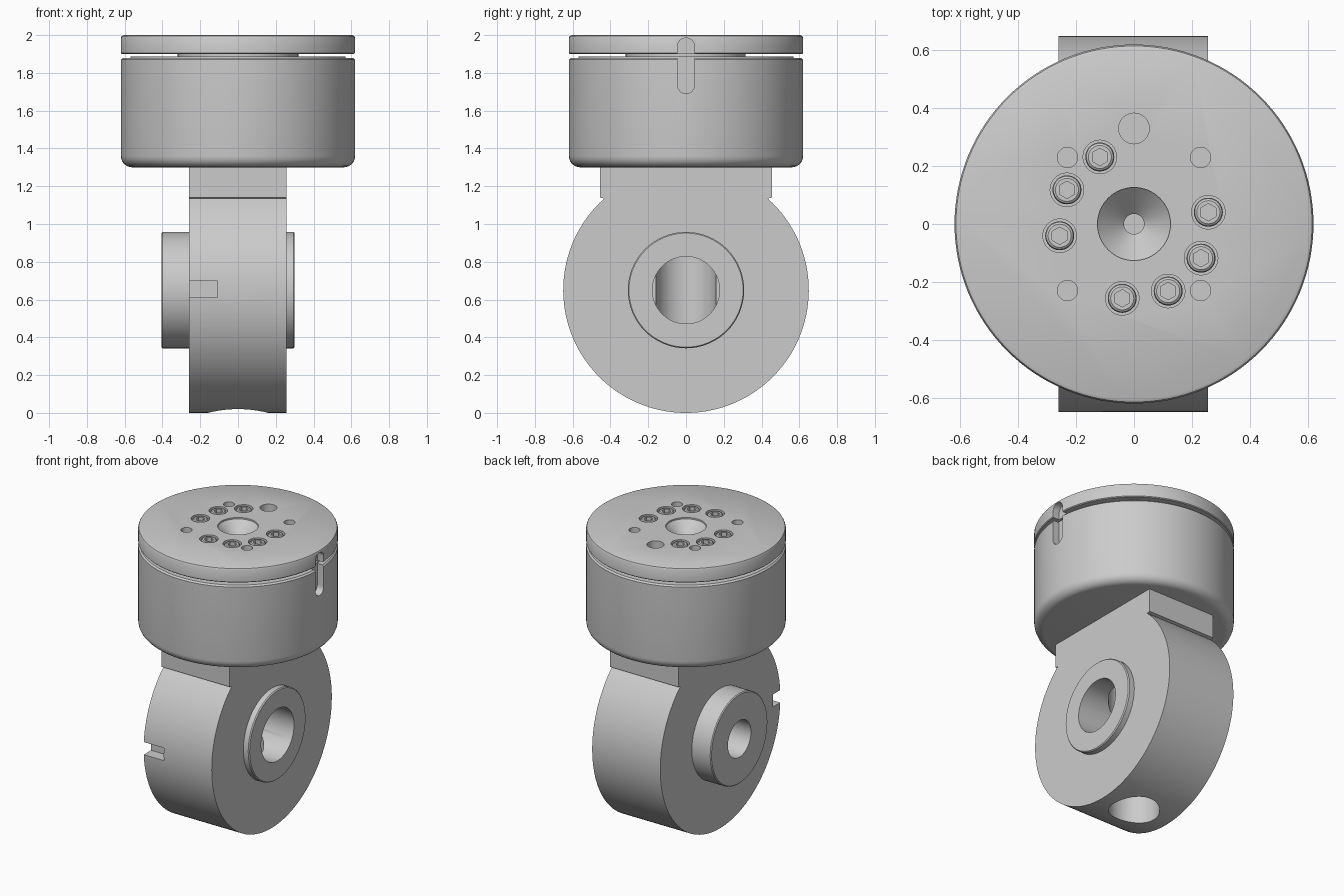
import bpy, bmesh
from math import sin, cos, pi, radians, asin
from mathutils import Matrix

if "Cube" in bpy.data.objects:
    bpy.data.objects.remove(bpy.data.objects["Cube"])

ALONG_X = Matrix.Rotation(pi / 2, 4, 'Y')  # turns the z axis into x


def make(name, bm, matrix=None):
    if matrix:
        bm.transform(matrix)
    bmesh.ops.recalc_face_normals(bm, faces=bm.faces[:])
    mesh = bpy.data.meshes.new(name)
    bm.to_mesh(mesh)
    bm.free()
    ob = bpy.data.objects.new(name, mesh)
    bpy.context.collection.objects.link(ob)
    return ob


def lathe(name, profile, n=64, matrix=None):
    """Closed solid of revolution; profile is (radius, z) from bottom to top."""
    bm = bmesh.new()
    rings = [[bm.verts.new((r * cos(2 * pi * i / n), r * sin(2 * pi * i / n), z))
              for i in range(n)] for r, z in profile]
    for a, b in zip(rings, rings[1:]):
        for i in range(n):
            j = (i + 1) % n
            bm.faces.new((a[i], a[j], b[j], b[i]))
    bm.faces.new(rings[0])
    bm.faces.new(rings[-1])
    return make(name, bm, matrix)


def cyl(r, z0, z1, n=32, matrix=None):
    return lathe("tool", [(r, z0), (r, z1)], n, matrix)


def box(x0, x1, y0, y1, z0, z1):
    bm = bmesh.new()
    bmesh.ops.create_cube(bm, size=1)
    m = Matrix.Translation(((x0 + x1) / 2, (y0 + y1) / 2, (z0 + z1) / 2))
    return make("tool", bm, m @ Matrix.Diagonal((x1 - x0, y1 - y0, z1 - z0, 1)))


def extrude_x(name, outline, x0, x1):
    bm = bmesh.new()
    face = bm.faces.new([bm.verts.new((x0, y, z)) for y, z in outline])
    out = bmesh.ops.extrude_face_region(bm, geom=[face], use_keep_orig=True)
    verts = [v for v in out['geom'] if isinstance(v, bmesh.types.BMVert)]
    bmesh.ops.translate(bm, verts=verts, vec=(x1 - x0, 0, 0))
    return make(name, bm)


def combine(ob, tools, op='DIFFERENCE'):
    """Apply booleans and delete the tool objects."""
    for t in tools:
        mod = ob.modifiers.new("bool", 'BOOLEAN')
        mod.operation, mod.solver, mod.object = op, 'EXACT', t
    dg = bpy.context.evaluated_depsgraph_get()
    mesh = bpy.data.meshes.new_from_object(ob.evaluated_get(dg))
    ob.modifiers.clear()
    ob.data = mesh
    for t in tools:
        bpy.data.objects.remove(t)


def at(x, y):
    return Matrix.Translation((x, y, 0))


# Round head: drum with filleted bottom, thin gap and cap plate
R = 0.62
fillet = [(0.56 + 0.06 * sin(a), 1.36 - 0.06 * cos(a))
          for a in [radians(15 * i) for i in range(7)]]
head = lathe("head", fillet + [
    (R, 1.87), (0.61, 1.88), (0.57, 1.88), (0.57, 1.887), (0.32, 1.887),
    (0.32, 1.9), (0.615, 1.9), (R, 1.905), (R, 1.985), (0.615, 1.995),
    (0.605, 2.0)], 128)

# Countersink, dowel holes and screw pockets in the cap
screw_spots = [(0.26 * cos(radians(9 + 36 * k)), 0.26 * sin(radians(9 + 36 * k)))
               for k in (0, 3, 4, 5, 7, 8, 9)]
cuts = [lathe("tool", [(0.035, 1.8), (0.035, 1.9), (0.126, 1.99), (0.126, 2.05)]),
        cyl(0.053, 1.86, 2.05, matrix=at(0, 0.33))]
cuts += [cyl(0.035, 1.92, 2.05, matrix=at(sx * 0.23, sy * 0.23))
         for sx in (-1, 1) for sy in (-1, 1)]
cuts += [cyl(0.058, 1.93, 2.05, matrix=at(x, y)) for x, y in screw_spots]
# Round-ended key slot on the right side
slot = [(0.045 * cos(radians(a)), 1.94 + 0.045 * sin(radians(a))) for a in range(0, 181, 15)]
slot += [(0.045 * cos(radians(a)), 1.735 + 0.045 * sin(radians(a))) for a in range(180, 361, 15)]
cuts.append(extrude_x("tool", slot, 0.57, 0.7))
combine(head, cuts)

# Socket head screws
screws = []
for i, (x, y) in enumerate(screw_spots):
    s = lathe(f"screw_{i + 1}", [(0.05, 1.925), (0.05, 1.983), (0.047, 1.993),
                                 (0.04, 1.998)], 32, at(x, y))
    combine(s, [cyl(0.03, 1.96, 2.05, 6, at(x, y) @ Matrix.Rotation(pi / 6, 4, 'Z'))])
    screws.append(s)

# Lug: round disc with a neck block running up into the head
a0 = asin((1.135 - 0.65) / 0.65)
N = 96
outline = [(0.455, 1.31), (0.455, 1.14)]
for i in range(N + 1):
    a = a0 - (pi + 2 * a0) * i / N
    outline.append((0.65 * cos(a), 0.65 + 0.65 * sin(a)))
outline += [(-0.455, 1.14), (-0.455, 1.31)]
lug = extrude_x("lug", outline, -0.26, 0.256)

# Hub bosses on both sides
axle = Matrix.Translation((0, 0, 0.65)) @ ALONG_X
combine(lug, [lathe("tool", [(0.302, -0.405), (0.308, -0.399), (0.308, 0.293),
                             (0.302, 0.3)], 64, axle)], 'UNION')
# Side bores, vertical bore from below and front notch
combine(lug, [cyl(0.178, 0.0, 0.4, 64, axle),
              cyl(0.125, -0.5, -0.22, 48, axle),
              cyl(0.16, -0.1, 1.0, 48),
              box(-0.3, -0.108, -0.7, -0.57, 0.612, 0.698)])

for ob in [head, lug] + screws:
    bpy.ops.object.select_all(action='DESELECT')
    ob.select_set(True)
    bpy.context.view_layer.objects.active = ob
    bpy.ops.object.shade_smooth_by_angle(angle=radians(30))
